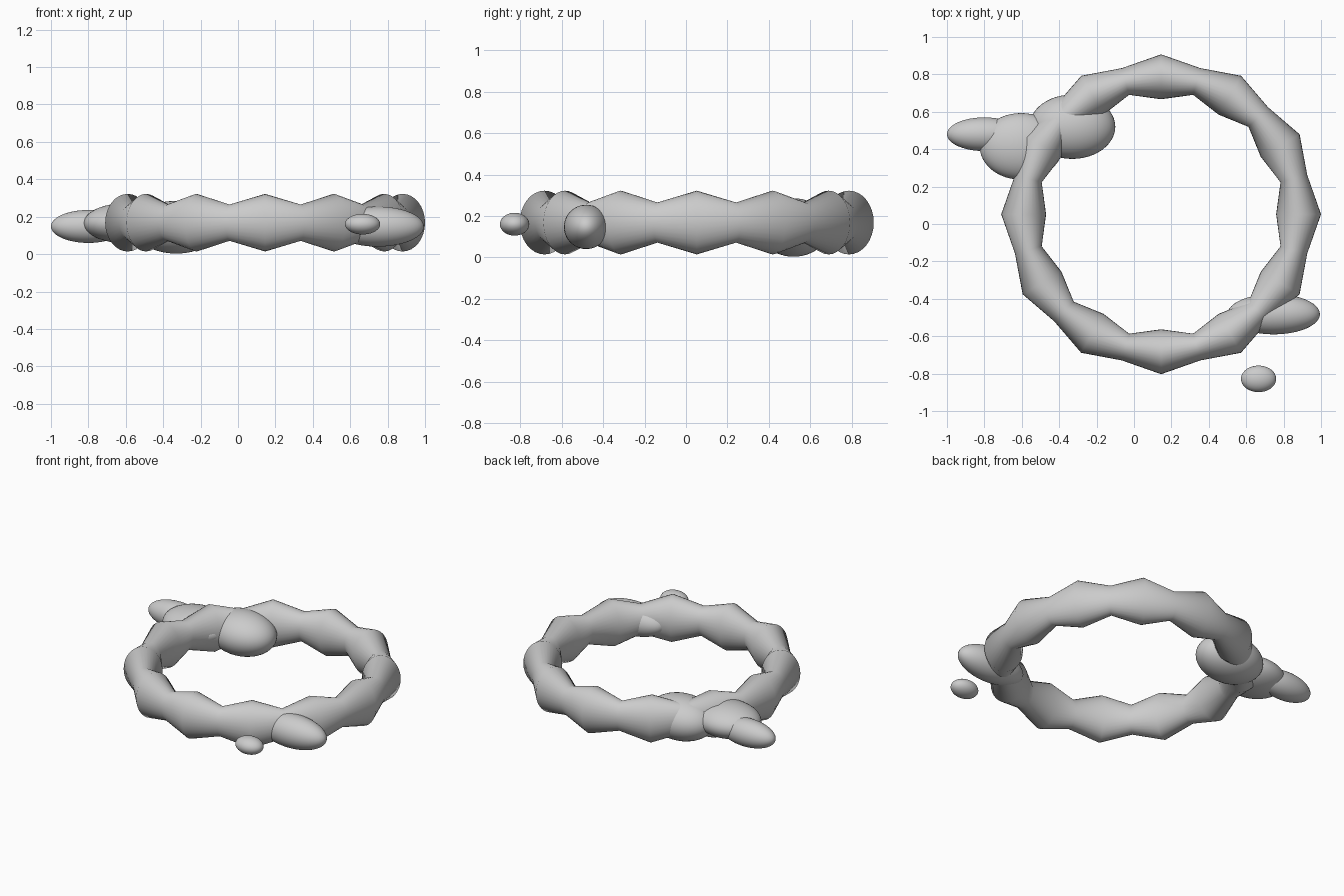
import bpy, bmesh
from math import cos, sin, pi

if "Cube" in bpy.data.objects:
    bpy.data.objects.remove(bpy.data.objects["Cube"])


def finish(bm, name):
    bmesh.ops.recalc_face_normals(bm, faces=bm.faces)
    for f in bm.faces:
        f.smooth = True
    me = bpy.data.meshes.new(name)
    bm.to_mesh(me)
    bm.free()
    ob = bpy.data.objects.new(name, me)
    bpy.context.collection.objects.link(ob)
    return ob


def ellipsoid(name, centre, radii):
    bm = bmesh.new()
    bmesh.ops.create_uvsphere(bm, u_segments=48, v_segments=24, radius=1)
    bmesh.ops.scale(bm, vec=radii, verts=bm.verts)
    ob = finish(bm, name)
    ob.location = centre


def beaded_ring(name, centre, major, wide, narrow, segments=24, sides=32):
    # closed tube whose section alternates between wide and narrow
    bm = bmesh.new()
    loops = []
    for i in range(segments):
        a = 2 * pi * i / segments
        rr, rz = wide if i % 2 == 0 else narrow
        loop = []
        for j in range(sides):
            b = 2 * pi * j / sides
            r = major + rr * cos(b)
            loop.append(bm.verts.new((r * cos(a), r * sin(a), rz * sin(b))))
        loops.append(loop)
    for i in range(segments):
        p, q = loops[i], loops[(i + 1) % segments]
        for j in range(sides):
            k = (j + 1) % sides
            bm.faces.new((p[j], q[j], q[k], p[k]))
    ob = finish(bm, name)
    ob.location = centre


# Beaded ring body
beaded_ring("ring", (0.145, 0.052, 0.168), 0.735, (0.12, 0.154), (0.074, 0.097))

# Rounded lobes along the back left
ellipsoid("large_lobe", (-0.33, 0.52, 0.144), (0.23, 0.172, 0.141))
ellipsoid("middle_lobe", (-0.603, 0.415, 0.165), (0.222, 0.178, 0.107))
ellipsoid("end_lobe", (-0.80, 0.48, 0.148), (0.20, 0.09, 0.088))

# Lobe and loose bead at the front right
ellipsoid("front_lobe", (0.747, -0.482, 0.147), (0.247, 0.108, 0.107))
ellipsoid("loose_bead", (0.666, -0.828, 0.16), (0.094, 0.071, 0.055))
